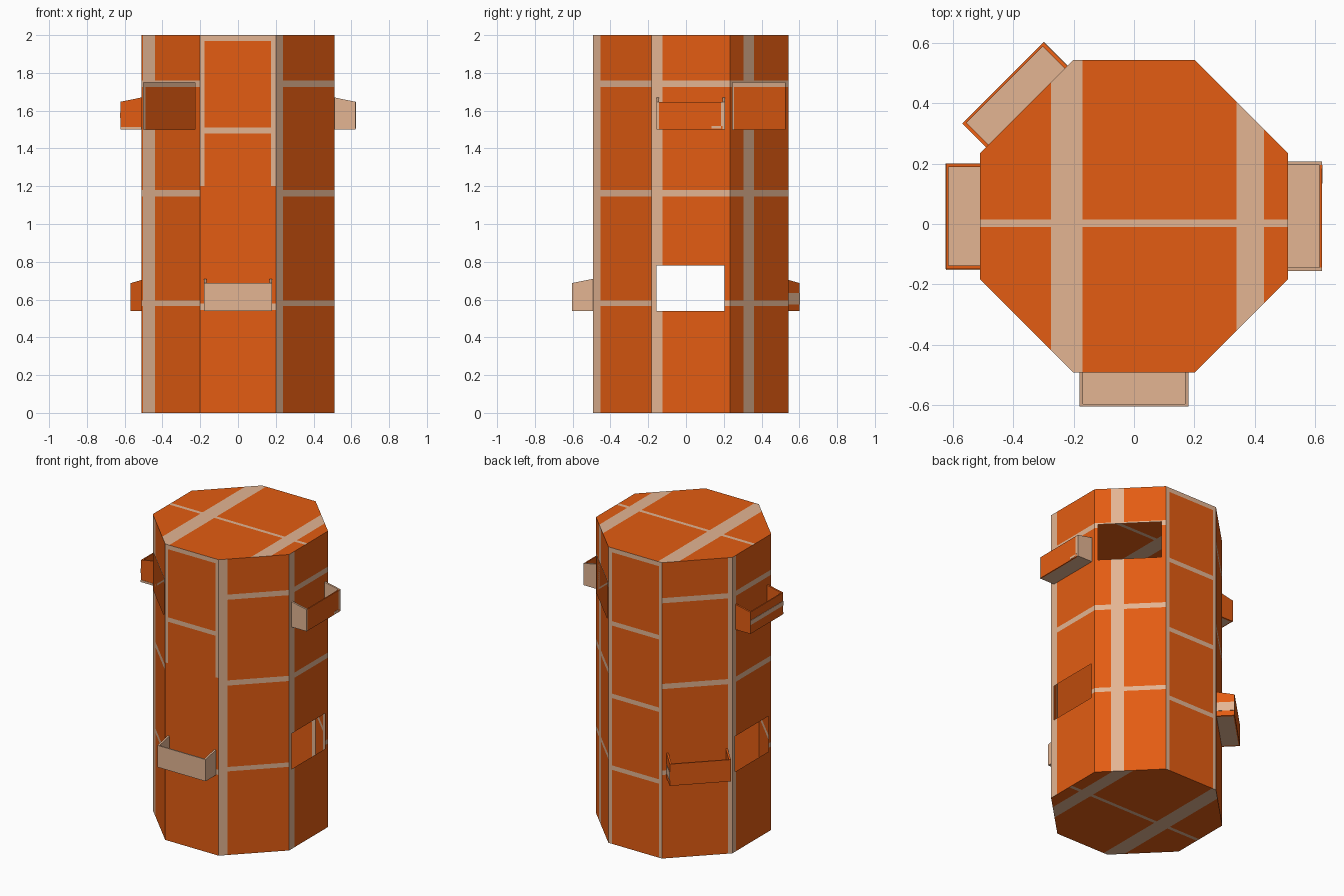
import bpy, bmesh
from mathutils import Vector

if "Cube" in bpy.data.objects:
    bpy.data.objects.remove(bpy.data.objects["Cube"])


def make_mat(name, rgb):
    m = bpy.data.materials.new(name)
    m.diffuse_color = (*rgb, 1)
    m.use_nodes = True
    m.node_tree.nodes["Principled BSDF"].inputs["Base Color"].default_value = m.diffuse_color
    return m


MATS = [make_mat("orange", (0.77, 0.108, 0.006)), make_mat("tan", (0.77, 0.46, 0.29))]
ORANGE, TAN = 0, 1

# Octagon plan, counter-clockwise from the front-left corner of the front wall
PLAN = [(-.2, -.492), (.2, -.492), (.51, -.182), (.51, .233),
        (.2, .543), (-.2, .543), (-.51, .233), (-.51, -.182)]
HEIGHT = 2.0


def wall_frame(i):
    a, b = Vector((*PLAN[i], 0)), Vector((*PLAN[(i + 1) % 8], 0))
    t = (b - a).normalized()
    return a, t, Vector((t.y, -t.x, 0)), (b - a).length


def finish(name, bm, recalc=True):
    if recalc:
        bmesh.ops.recalc_face_normals(bm, faces=bm.faces)
    me = bpy.data.meshes.new(name)
    bm.to_mesh(me)
    bm.free()
    for m in MATS:
        me.materials.append(m)
    ob = bpy.data.objects.new(name, me)
    bpy.context.collection.objects.link(ob)
    return ob


def inside(u, z, r):
    return r[0] < u < r[1] and r[2] < z < r[3]


# A wall is a grid of panels cut along its stripes, with an optional open hatch
def wall(name, i, stripes, rows, hole=None):
    a, t, n, length = wall_frame(i)
    bands = [(u0, u1, zmin, HEIGHT) for u0, u1, zmin in stripes]
    bands += [(0, length, z0, z1) for z0, z1 in rows]
    cuts = bands + ([hole] if hole else [])
    us = sorted({0, length} | {u for r in cuts for u in r[:2]})
    zs = sorted({0, HEIGHT} | {z for r in cuts for z in r[2:]})
    bm = bmesh.new()
    grid = [[bm.verts.new(a + t * u + Vector((0, 0, z))) for z in zs] for u in us]
    for j in range(len(us) - 1):
        for k in range(len(zs) - 1):
            u, z = (us[j] + us[j + 1]) / 2, (zs[k] + zs[k + 1]) / 2
            if hole and inside(u, z, hole):
                continue
            f = bm.faces.new((grid[j][k], grid[j + 1][k], grid[j + 1][k + 1], grid[j][k + 1]))
            f.material_index = TAN if any(inside(u, z, r) for r in bands) else ORANGE
    finish(name, bm, recalc=False)


ROWS = [(.565, .595), (1.145, 1.18), (1.725, 1.76)]
LOW, HIGH = (.54, .78), (1.5, 1.75)
wall("front_wall", 0, [(0, .022, 1.2), (.375, .4, 1.2)],
     [(.545, .58), (1.48, 1.51), (1.97, 2)])
wall("front_right_wall", 1, [(0, .055, 0)], ROWS)
wall("right_wall", 2, [(0, .057, 0)], ROWS, (.027, .385, *LOW))
wall("back_right_wall", 3, [(.1, .18, 0)], ROWS, (.02, .412, *HIGH))
wall("back_wall", 4, [(0, .028, 0), (.378, .4, 0)],
     [(.5, .53), (.985, 1.015), (1.475, 1.505), (1.97, 2)])
wall("back_left_wall", 5, [(.41, .438, 0)], ROWS)
wall("left_wall", 6, [(0, .04, 0)], ROWS, (.03, .388, *LOW))
wall("front_left_wall", 7, [(.01, .1, 0)], ROWS, (.014, .4, *HIGH))


# Roof and base: octagons sliced along their stripes
def cap(name, z, flip):
    bm = bmesh.new()
    f = bm.faces.new([bm.verts.new((x, y, z)) for x, y in PLAN])
    if flip:
        f.normal_flip()
    for axis, vals in ((0, (-.275, -.17, .34, .43)), (1, (-.01, .015))):
        for v in vals:
            p = Vector((0, 0, z))
            d = Vector((0, 0, 0))
            p[axis], d[axis] = v, 1
            bmesh.ops.bisect_plane(bm, geom=bm.verts[:] + bm.edges[:] + bm.faces[:],
                                   plane_co=p, plane_no=d)
    for f in bm.faces:
        c = f.calc_center_median()
        stripe = -.275 < c.x < -.17 or .34 < c.x < .43 or -.01 < c.y < .015
        f.material_index = TAN if stripe else ORANGE
    finish(name, bm, recalc=False)


cap("roof", HEIGHT, False)
cap("base", 0, True)


# Open-topped tray: floor, front lip and two sloping cheeks; accents are thin plates
def tray(name, i, z0, width, front, side_a, side_b, accents=()):
    a, t, n, length = wall_frame(i)
    depth, lip, back = .112, .147, .17
    ua, ub = (length - width) / 2, (length + width) / 2
    bm = bmesh.new()

    def prism(u0, u1, profile, colour):
        ends = [[bm.verts.new(a + t * u + n * d + Vector((0, 0, z0 + z)))
                 for d, z in profile] for u in (u0, u1)]
        k = len(profile)
        faces = [bm.faces.new(e) for e in ends]
        faces += [bm.faces.new((ends[0][j], ends[0][(j + 1) % k],
                                ends[1][(j + 1) % k], ends[1][j])) for j in range(k)]
        for f in faces:
            f.material_index = colour

    def rect(d0, d1, h0, h1):
        return [(d0, h0), (d1, h0), (d1, h1), (d0, h1)]

    cheek = [(0, 0), (depth, 0), (depth, lip), (0, back)]
    prism(ua + .012, ub - .012, rect(0, depth - .008, 0, .012), TAN)
    prism(ua + .012, ub - .012, rect(depth - .008, depth, 0, lip), front)
    prism(ua, ua + .012, cheek, side_a)
    prism(ub - .012, ub, cheek, side_b)
    for where, p0, p1, h0, h1 in accents:
        if where == "front":
            prism(ua + p0, ua + p1, rect(depth, depth + .002, h0, h1), TAN)
        else:
            u = ua - .002 if where == "a" else ub
            prism(u, u + .002, rect(p0, p1, h0, h1), TAN)
    finish(name, bm)


tray("front_tray", 0, .54, .36, TAN, TAN, TAN)
tray("right_tray", 2, 1.5, .362, ORANGE, TAN, TAN,
     [("front", .34, .35, .02, .145), ("front", .29, .34, .005, .02)])
tray("left_tray", 6, 1.5, .35, ORANGE, ORANGE, ORANGE,
     [("front", 0, .35, .06, .09), ("b", 0, .112, 0, .014)])
tray("back_left_tray", 5, .54, .38, ORANGE, ORANGE, ORANGE,
     [("a", 0, .112, .035, .095)])
